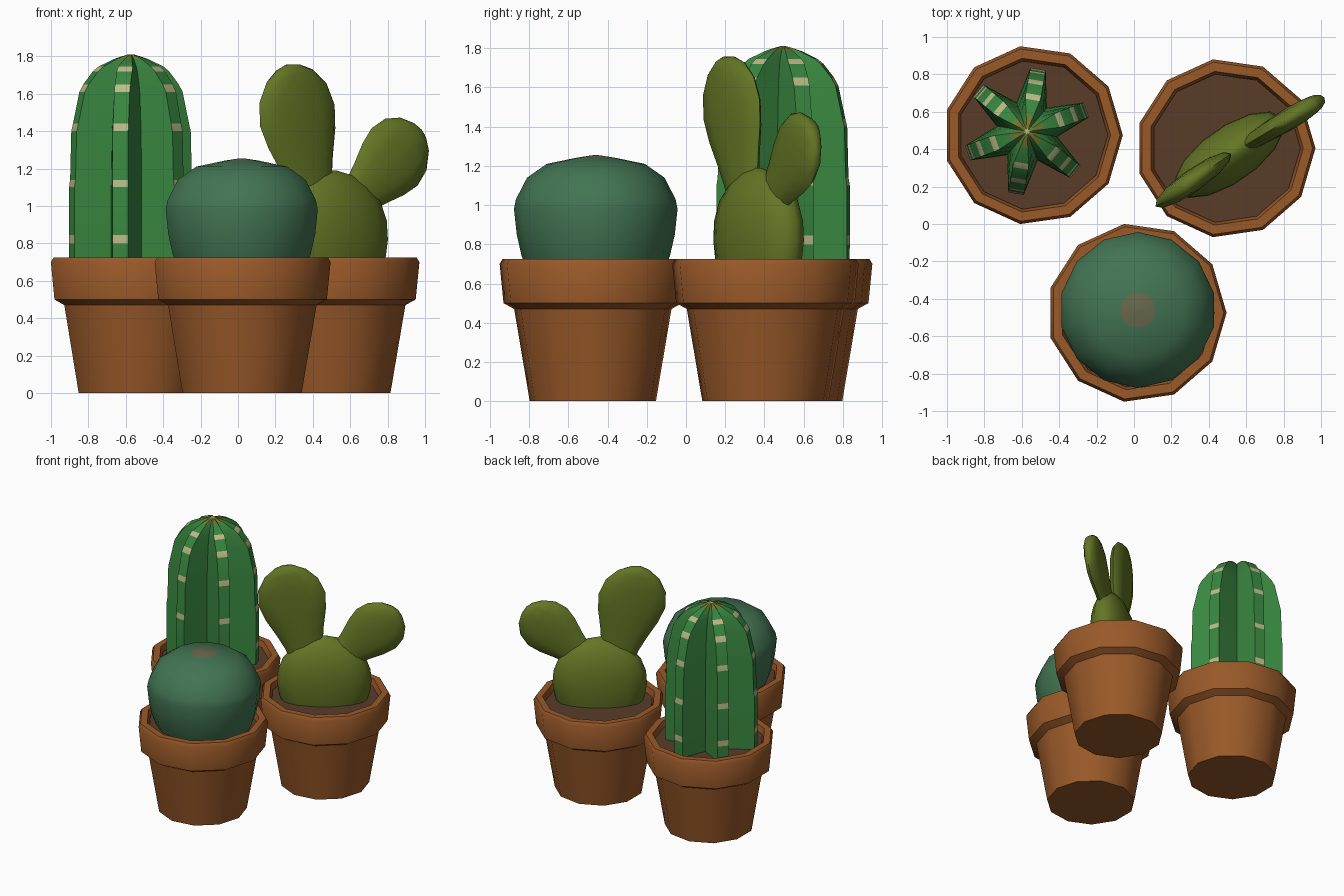
import bpy, math
from mathutils import Vector

if "Cube" in bpy.data.objects:
    bpy.data.objects.remove(bpy.data.objects["Cube"])

def material(name, rgb):
    m = bpy.data.materials.new(name)
    m.diffuse_color = (*rgb, 1)
    m.use_nodes = True
    m.node_tree.nodes["Principled BSDF"].inputs["Base Color"].default_value = m.diffuse_color
    return m

TERRACOTTA = material("terracotta", (0.32, 0.10, 0.022))
SOIL = material("soil", (0.10, 0.045, 0.022))
RIB_GREEN = material("bright green", (0.04, 0.24, 0.05))
CROWN = material("olive crown", (0.15, 0.19, 0.03))
SPINE = material("cream spines", (0.50, 0.50, 0.25))
BALL_GREEN = material("blue green", (0.055, 0.175, 0.085))
BALL_TIP = material("tan tip", (0.14, 0.14, 0.075))
PAD_GREEN = material("olive green", (0.125, 0.18, 0.018))


def loft(name, rings, mats, angle=60, rule=None):
    """Skin a stack of equal rings and cap both ends; rule(ring, side) picks the material."""
    n = len(rings[0])
    verts = [v for r in rings for v in r]
    faces, idx = [], []
    for i in range(len(rings) - 1):
        for j in range(n):
            k = (j + 1) % n
            faces.append((i * n + j, i * n + k, (i + 1) * n + k, (i + 1) * n + j))
            idx.append(rule(i, j) if rule else 0)
    top = (len(rings) - 1) * n
    faces += [tuple(reversed(range(n))), tuple(range(top, top + n))]
    idx += [0, rule(len(rings) - 1, 0) if rule else 0]
    me = bpy.data.meshes.new(name)
    me.from_pydata(verts, [], faces)
    for m in mats:
        me.materials.append(m)
    for p, m in zip(me.polygons, idx):
        p.material_index = m
    me.shade_smooth()
    me.set_sharp_from_angle(angle=math.radians(angle))
    ob = bpy.data.objects.new(name, me)
    bpy.context.collection.objects.link(ob)
    return ob


def circle(cx, cy, z, r, n, start=0.0, ry=None, turn=0.0):
    ry = r if ry is None else ry
    c, s = math.cos(turn), math.sin(turn)
    out = []
    for k in range(n):
        a = start + 2 * math.pi * k / n
        x, y = r * math.cos(a), ry * math.sin(a)
        out.append((cx + c * x - s * y, cy + s * x + c * y, z))
    return out


# Three eleven-sided pots with soil
POT = [(0.325, 0), (0.405, 0.47), (0.46, 0.50), (0.48, 0.70), (0.465, 0.725),
       (0.415, 0.725), (0.398, 0.66)]
POTS = {"ribbed": (-0.54, 0.475), "paddle": (0.49, 0.405), "ball": (0.015, -0.475)}
for label, (x, y) in POTS.items():
    loft(label + "_pot", [circle(x, y, z, r, 11) for r, z in POT], [TERRACOTTA], 45)
    loft(label + "_soil", [circle(x, y, z, 0.40, 11) for z in (0.64, 0.68)], [SOIL])

# Tall ribbed cactus: six-armed star section, spine faces on the rib tips
CX, CY = -0.572, 0.495
BODY = [(0.66, 0.35), (0.80, 0.352), (0.845, 0.352), (1.10, 0.352), (1.14, 0.345),
        (1.40, 0.338), (1.44, 0.328), (1.61, 0.29), (1.65, 0.267), (1.72, 0.21),
        (1.745, 0.178), (1.785, 0.095), (1.80, 0.05), (1.81, 0.015)]


def star(z, r):
    pts = []
    for k in range(6):
        a = math.radians(20 + 60 * k)
        w = min(0.042, r * 0.22)
        for rad, off in ((r * 0.96, -w), (r * 0.96, w)):
            pts.append((CX + rad * math.cos(a) - off * math.sin(a),
                        CY + rad * math.sin(a) + off * math.cos(a), z))
        b = a + math.radians(30)
        pts.append((CX + 0.47 * r * math.cos(b), CY + 0.47 * r * math.sin(b), z))
    return pts


def rib_colour(i, j):
    if i == len(BODY) - 1:
        return 2
    if i >= len(BODY) - 3:
        return 1
    return 2 if j % 3 == 0 and i in (1, 3, 5, 7, 9) else 0


loft("ribbed_cactus", [star(z, r) for z, r in BODY], [RIB_GREEN, CROWN, SPINE], 50, rib_colour)

# Ball cactus with a tan patch on the crown
BALL = [(0.66, 0.345), (0.74, 0.378), (0.85, 0.403), (0.98, 0.417), (1.03, 0.407),
        (1.14, 0.35), (1.21, 0.25), (1.242, 0.095), (1.255, 0.01)]
loft("ball_cactus", [circle(0.02, -0.46, z, r, 14, math.pi / 2) for z, r in BALL],
     [BALL_GREEN, BALL_TIP], 60, lambda i, j: int(i >= len(BALL) - 2))

# Paddle cactus: flattened body
PX, PY, TURN = 0.51, 0.37, math.radians(35)
TRUNK = [(0.64, 0.30), (0.72, 0.33), (0.82, 0.345), (0.92, 0.338), (1.02, 0.30),
         (1.10, 0.225), (1.16, 0.13), (1.19, 0.02)]
loft("paddle_body", [circle(PX, PY, z, r, 14, 0, r * 0.43, TURN) for z, r in TRUNK],
     [PAD_GREEN])

# Two egg-shaped ears standing in the plane of the body
EGG = [(0, 0.5), (0.15, 0.56), (0.3, 0.7), (0.48, 0.9), (0.64, 1.0), (0.8, 0.9),
       (0.92, 0.62), (0.98, 0.3), (1.0, 0.03)]


def ear(name, turn, base, tip, width, thick):
    u = Vector((math.cos(turn), math.sin(turn), 0))
    place = lambda p: Vector((PX, PY, 0)) + u * p[0] + Vector((0, 0, p[1]))
    a, b = place(base), place(tip)
    axis = (b - a).normalized()
    flat = Vector((-math.sin(turn), math.cos(turn), 0))
    side = flat.cross(axis)
    rings = []
    for t, w in EGG:
        c = a.lerp(b, t)
        th = thick * w ** 0.4
        rings.append([c + side * (width * w * math.cos(2 * math.pi * k / 12))
                      + flat * (th * math.sin(2 * math.pi * k / 12)) for k in range(12)])
    loft(name, rings, [PAD_GREEN], 70)


ear("large_ear", TURN, (-0.12, 1.0), (-0.30, 1.755), 0.25, 0.06)
ear("small_ear", math.radians(31), (0.10, 1.0), (0.54, 1.41), 0.21, 0.058)
